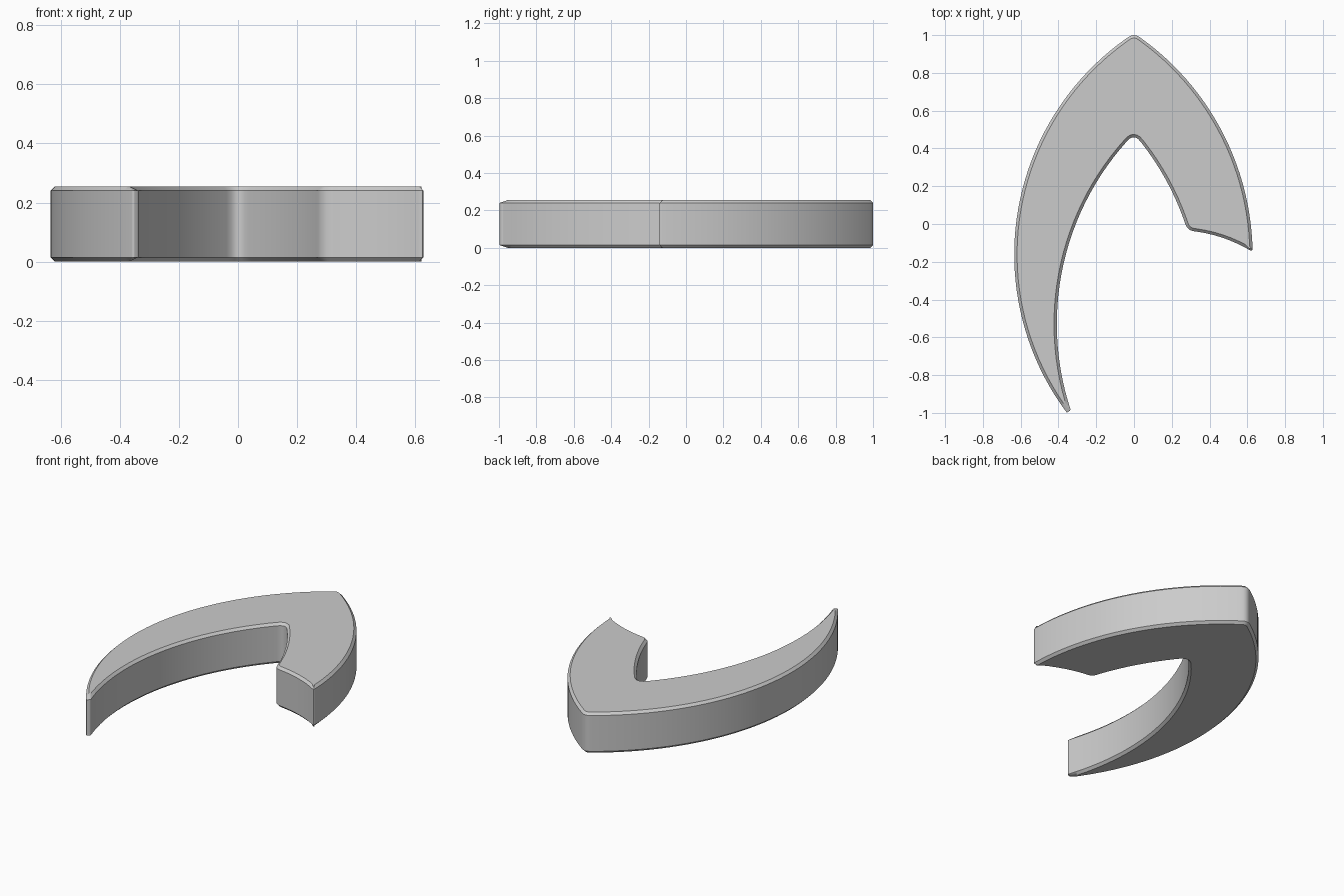
import bpy, bmesh, math
from mathutils import Vector

cube = bpy.data.objects.get("Cube")
if cube:
    bpy.data.objects.remove(cube, do_unlink=True)

HEIGHT, CHAMFER = 0.255, 0.015
TIP_INSET = Vector((-0.37, -0.952))   # where the chamfers meet at the thin tip

# Corner x, y, rounding, then bulge and steps of the arc to the next corner
CORNERS = [
    (0, 1.01, 0.035, 0.442, 42),          # outer point
    (-0.355, -1.0, 0.008, 0, 1),          # thin tip
    (-0.335, -0.985, 0.008, -0.21, 28),
    (0, 0.478, 0.05, -0.03, 10),          # inner point
    (0.283, -0.035, 0.038, -0.022, 8),    # short arm, inner corner
    (0.628, -0.148, 0.02, 0.162, 26),     # short arm, outer corner
]


def arc(a, b, bulge, steps):
    """Points of a circular arc from a up to, but without, b."""
    chord = b - a
    if not bulge:
        return [a + chord * i / steps for i in range(steps)]
    out = Vector((chord.y, -chord.x)).normalized() * math.copysign(1, bulge)
    half, sag = chord.length / 2, abs(bulge)
    radius = (half ** 2 + sag ** 2) / (2 * sag)
    centre = (a + b) / 2 + out * (sag - radius)
    sweep = math.asin(half / radius)
    along = chord.normalized()
    points = []
    for i in range(steps):
        t = sweep * (2 * i / steps - 1)
        points.append(centre + radius * (along * math.sin(t) + out * math.cos(t)))
    return points


def rounded_outline():
    points, rounding = [], {}
    for i, (x, y, r, bulge, steps) in enumerate(CORNERS):
        nxt = CORNERS[(i + 1) % len(CORNERS)]
        rounding[len(points)] = r
        points += arc(Vector((x, y)), Vector(nxt[:2]), bulge, steps)
    result = []
    for i, p in enumerate(points):
        if i not in rounding:
            result.append(p)
            continue
        a = p + (points[i - 1] - p).normalized() * rounding[i]
        b = p + (points[(i + 1) % len(points)] - p).normalized() * rounding[i]
        for k in range(7):
            t = k / 6
            result.append(a * (1 - t) ** 2 + p * 2 * t * (1 - t) + b * t ** 2)
    return result


def inset(points, d):
    result = []
    for i, p in enumerate(points):
        e1 = (p - points[i - 1]).normalized()
        e2 = (points[(i + 1) % len(points)] - p).normalized()
        n = Vector((-e1.y - e2.y, e1.x + e2.x)).normalized()
        q = p + n * d / max(0.5, n.dot(Vector((-e1.y, e1.x))))
        result.append(TIP_INSET if q.y < TIP_INSET.y else q)
    return result


# Curved hook plate with chamfered rims
outline = rounded_outline()
small = inset(outline, CHAMFER)
levels = [(small, 0), (outline, CHAMFER),
          (outline, HEIGHT - CHAMFER), (small, HEIGHT)]
bm = bmesh.new()
rings = [[bm.verts.new((p.x, p.y, z)) for p in pts] for pts, z in levels]
for low, high in zip(rings, rings[1:]):
    for i in range(len(low)):
        bm.faces.new((low[i - 1], low[i], high[i], high[i - 1]))
bm.faces.new(rings[0][::-1])
bm.faces.new(rings[-1])
bmesh.ops.remove_doubles(bm, verts=bm.verts, dist=0.0002)
bmesh.ops.recalc_face_normals(bm, faces=bm.faces)
mesh = bpy.data.meshes.new("hook_plate")
bm.to_mesh(mesh)
bm.free()
hook = bpy.data.objects.new("hook_plate", mesh)
bpy.context.collection.objects.link(hook)

# Plain grey
grey = bpy.data.materials.new("light_grey")
grey.use_nodes = True
colour = (0.6, 0.6, 0.6, 1)
grey.diffuse_color = colour
grey.node_tree.nodes["Principled BSDF"].inputs["Base Color"].default_value = colour
mesh.materials.append(grey)

bpy.context.view_layer.objects.active = hook
hook.select_set(True)
bpy.ops.object.shade_smooth_by_angle(angle=math.radians(30))
